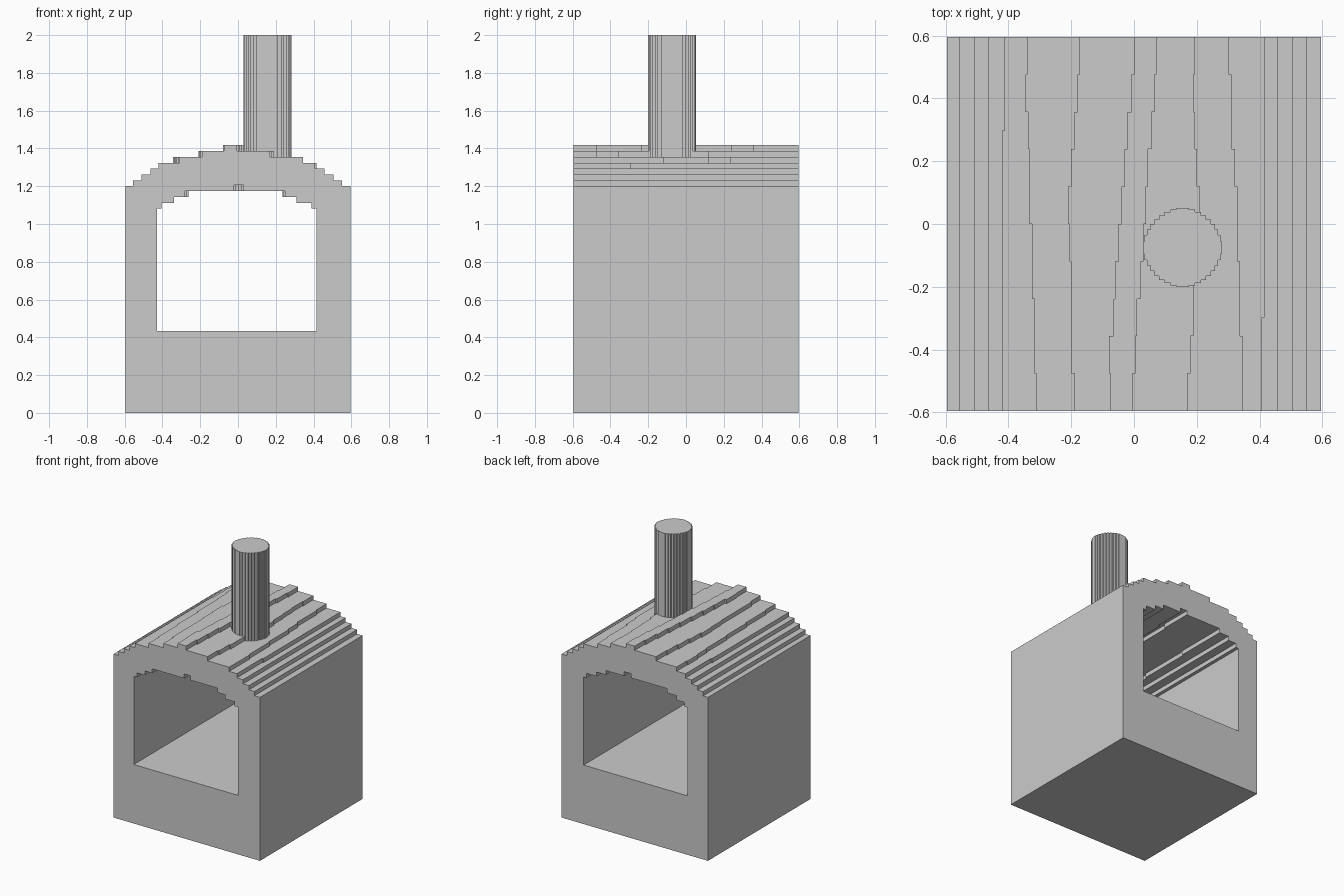
import bpy, bmesh, math

if "Cube" in bpy.data.objects:
    bpy.data.objects.remove(bpy.data.objects["Cube"])

Y0, Y1 = -0.595, 0.595


def make_object(name, bm):
    bmesh.ops.recalc_face_normals(bm, faces=bm.faces[:])
    mesh = bpy.data.meshes.new(name)
    bm.to_mesh(mesh)
    bm.free()
    obj = bpy.data.objects.new(name, mesh)
    bpy.context.collection.objects.link(obj)
    return obj


def jogged_line(xs):
    """Front-to-back plan line whose x jumps at evenly spaced y positions."""
    pts = [(xs[0], Y0)]
    for i in range(1, len(xs)):
        if xs[i] != xs[i - 1]:
            y = Y0 + (Y1 - Y0) * i / len(xs)
            pts += [(xs[i - 1], y), (xs[i], y)]
    return pts + [(xs[-1], Y1)]


def stepped_tube(bm, steps):
    """Closed run of vertical risers (xs, z from, z to) joined by flat treads."""
    rows = []
    for xs, za, zb in steps:
        pts = jogged_line(xs)
        a = [bm.verts.new((x, y, za)) for x, y in pts]
        b = [bm.verts.new((x, y, zb)) for x, y in pts]
        for i in range(len(pts) - 1):
            bm.faces.new((a[i], a[i + 1], b[i + 1], b[i]))
        rows.append((a, b))
    for i, (_, b) in enumerate(rows):
        nxt = rows[(i + 1) % len(rows)][0]
        bm.faces.new(b + nxt[::-1])


def arch(left, right, base, spring, rise):
    """Step list: up the left side, over the stepped arch, down the right side."""
    up = [(xs, base if i == 0 else spring + rise * (i - 1), spring + rise * i)
          for i, xs in enumerate(left)]
    down = [(xs, spring + rise * i, base if i == 0 else spring + rise * (i - 1))
            for i, xs in enumerate(right)]
    return up + down[::-1]


# Oven body: stepped vault outside, stepped tunnel inside
bm = bmesh.new()
outer_left = [
    [-.595], [-.555], [-.51], [-.463], [-.42, -.42, -.42, -.412],
    [-.31, -.317, -.317, -.325, -.325, -.332, -.332, -.338, -.345, -.34],
    [-.19, -.2, -.2, -.2, -.205, -.21, -.2, -.19, -.18, -.174],
    [-.075, -.08, -.065, -.06, -.05, -.04, -.03, -.02, -.008, 0]]
outer_right = [
    [.595], [.55], [.505], [.457], [.407, .415, .415, .415],
    [.345, .345, .338, .338, .33, .33, .322, .31, .31, .303],
    [.17, .18, .19, .19, .2, .21, .2, .195, .19, .195],
    [-.005, .005, .01, .02, .03, .038, .045, .055, .065, .072]]
stepped_tube(bm, arch(outer_left, outer_right, 0, 1.2, .031))

inner_left = [[-.43], [-.405], [-.34],
              [-.28, -.27, -.262], [-.02, -.01, .005, .02, .03]]
inner_right = [[.415], [.39], [.31],
               [.25, .242, .235], [.03, .045, .055, .07, .085]]
stepped_tube(bm, arch(inner_left, inner_right, .433, 1.081, .0315))

# Front and back walls around the tunnel mouth
for y in (Y0, Y1):
    rim = [e for e in bm.edges if all(abs(v.co.y - y) < 1e-5 for v in e.verts)]
    bmesh.ops.triangle_fill(bm, edges=rim, use_beauty=True)
make_object("oven_body", bm)

# Chimney: round post with small square notches around its outline
CX, CY, R, N = .155, -.075, .127, 40
ring = []
for i in range(N):
    a, b = 2 * math.pi * i / N, 2 * math.pi * (i + 1) / N
    pa = (CX + R * math.cos(a), CY + R * math.sin(a))
    pb = (CX + R * math.cos(b), CY + R * math.sin(b))
    quadrant_odd = int(4 * (i + .5) / N) % 2
    ring.append(pa)
    # inner corner of each notch
    ring.append((pa[0], pb[1]) if quadrant_odd else (pb[0], pa[1]))
bm = bmesh.new()
low = [bm.verts.new((x, y, 1.3)) for x, y in ring]
face = bm.faces.new(low)
ext = bmesh.ops.extrude_face_region(bm, geom=[face], use_keep_orig=True)
top = [g for g in ext["geom"] if isinstance(g, bmesh.types.BMVert)]
bmesh.ops.translate(bm, verts=top, vec=(0, 0, .7))
bmesh.ops.remove_doubles(bm, verts=bm.verts[:], dist=1e-5)
make_object("chimney", bm)
